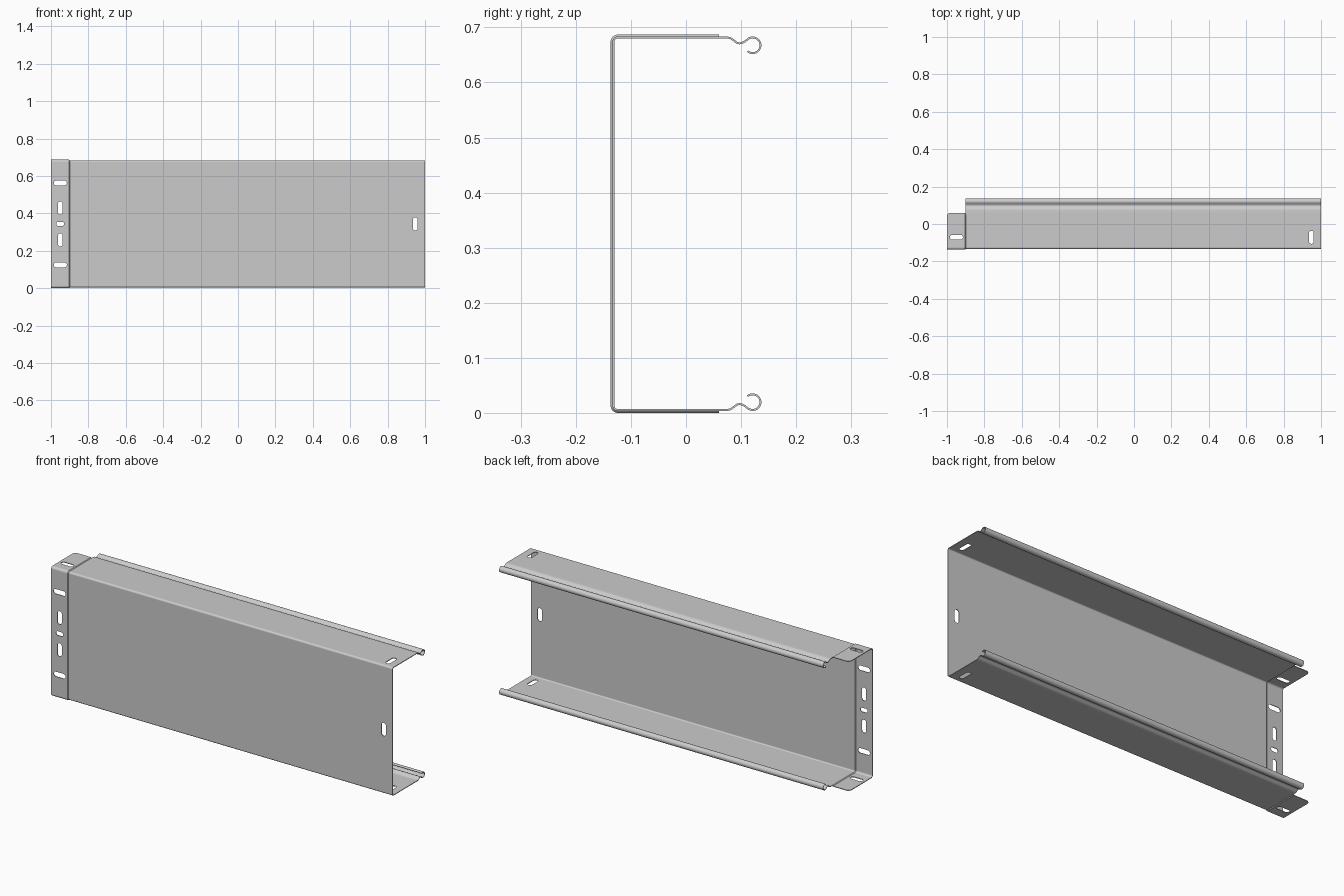
import bpy, bmesh
from math import sin, cos, pi, radians

if "Cube" in bpy.data.objects:
    bpy.data.objects.remove(bpy.data.objects["Cube"])

T = 0.0035               # sheet thickness
MID = 0.3435             # half the height
Y_WEB = -0.137 + 1.5 * T  # mid-surface of the main web
H_FL = MID - 1.5 * T      # mid-surface of the main flange, measured from mid height
R = 0.008                # bend radius


def channel(off):
    """Upper half of the web, bend and flange, pushed outward by off."""
    cy, ch, r = Y_WEB + R, H_FL - R, R + off
    pts = [(cy + r * cos(a), ch + r * sin(a))
           for a in (pi - i * pi / 12 for i in range(7))]
    return pts + [(0.06, ch + r)]


def curl():
    """Dip and rolled bead at the rim of the main flange."""
    pts = [(0.075, 0), (0.081, -0.0013), (0.088, -0.0063), (0.0925, -0.0098),
           (0.097, -0.0108), (0.1015, -0.01), (0.106, -0.0078)]
    pts = [(y, H_FL + d) for y, d in pts]
    r, cy = 0.01425, 0.121
    for i in range(18):
        a = radians(135 - i * 266 / 17)
        pts.append((cy + r * cos(a), H_FL - r + r * sin(a)))
    return pts


def full(half):
    return [(y, -h) for y, h in reversed(half)] + half


def strip(bm, x, pts):
    return [bm.verts.new((x, y, MID + h)) for y, h in pts]


def skin(bm, a, b):
    for i in range(len(a) - 1):
        bm.faces.new((a[i], b[i], b[i + 1], a[i + 1]))


# Channel sheet with the outward-stepped coupling end
bm = bmesh.new()
lug, main, n = full(channel(T)), full(channel(0) + curl()), len(curl())
r0, r1 = strip(bm, -1, lug), strip(bm, -0.904, lug)
r2, r3 = strip(bm, -0.9, main), strip(bm, 1, main)
skin(bm, r0, r1)
skin(bm, r1, r2[n:-n])
skin(bm, r2, r3)
bmesh.ops.bevel(bm, geom=[r0[0], r0[-1]], offset=0.02, segments=5,
                profile=0.5, affect='VERTICES')
bmesh.ops.recalc_face_normals(bm, faces=bm.faces)
me = bpy.data.meshes.new("channel_tray")
bm.to_mesh(me)
bm.free()
tray = bpy.data.objects.new("channel_tray", me)
bpy.context.collection.objects.link(tray)


# Slot cutters
def slot(bm, cu, cv, su, sv, lo, hi, place):
    """Rounded-end prism, su x sv, centred on (cu, cv), between lo and hi."""
    r = min(su, sv) / 2
    du, dv = su / 2 - r, sv / 2 - r
    ring = []
    for i in range(16):
        a = (i + 0.5) * pi / 8
        ring.append((cu + r * cos(a) + (du if cos(a) > 0 else -du),
                     cv + r * sin(a) + (dv if sin(a) > 0 else -dv)))
    a = [bm.verts.new(place(u, v, lo)) for u, v in ring]
    b = [bm.verts.new(place(u, v, hi)) for u, v in ring]
    bm.faces.new(a)
    bm.faces.new(b[::-1])
    for i in range(16):
        j = (i + 1) % 16
        bm.faces.new((a[i], b[i], b[j], a[j]))


bm = bmesh.new()
L, W = 0.07, 0.026
web = [(0.948, 0, W, L), (-0.95, 0, 0.042, 0.022)]
for s in (-1, 1):
    web += [(-0.95, s * 0.219, L, W), (-0.95, s * 0.085, W, L)]
for x, h, su, sv in web:
    slot(bm, x, MID + h, su, sv, -0.16, -0.115, lambda u, v, d: (u, d, v))
for x, su, sv in ((-0.95, L, W), (0.948, W, L)):
    slot(bm, x, -0.071, su, sv, -0.05, 0.75, lambda u, v, d: (u, v, d))
bmesh.ops.recalc_face_normals(bm, faces=bm.faces)
cm = bpy.data.meshes.new("slot_cutter")
bm.to_mesh(cm)
bm.free()
cutter = bpy.data.objects.new("slot_cutter", cm)
bpy.context.collection.objects.link(cutter)
cutter.hide_render = True

# Thicken, cut and shade
bpy.context.view_layer.objects.active = tray
tray.select_set(True)
sol = tray.modifiers.new("thickness", 'SOLIDIFY')
sol.thickness, sol.offset, sol.use_even_offset = T, 0, True
cut = tray.modifiers.new("slots", 'BOOLEAN')
cut.operation, cut.solver, cut.object = 'DIFFERENCE', 'EXACT', cutter
for name in ("thickness", "slots"):
    bpy.ops.object.modifier_apply(modifier=name)
bpy.data.objects.remove(cutter)
bpy.ops.object.shade_smooth_by_angle(angle=radians(30))
wn = tray.modifiers.new("flat_shading", 'WEIGHTED_NORMAL')
wn.keep_sharp = True
